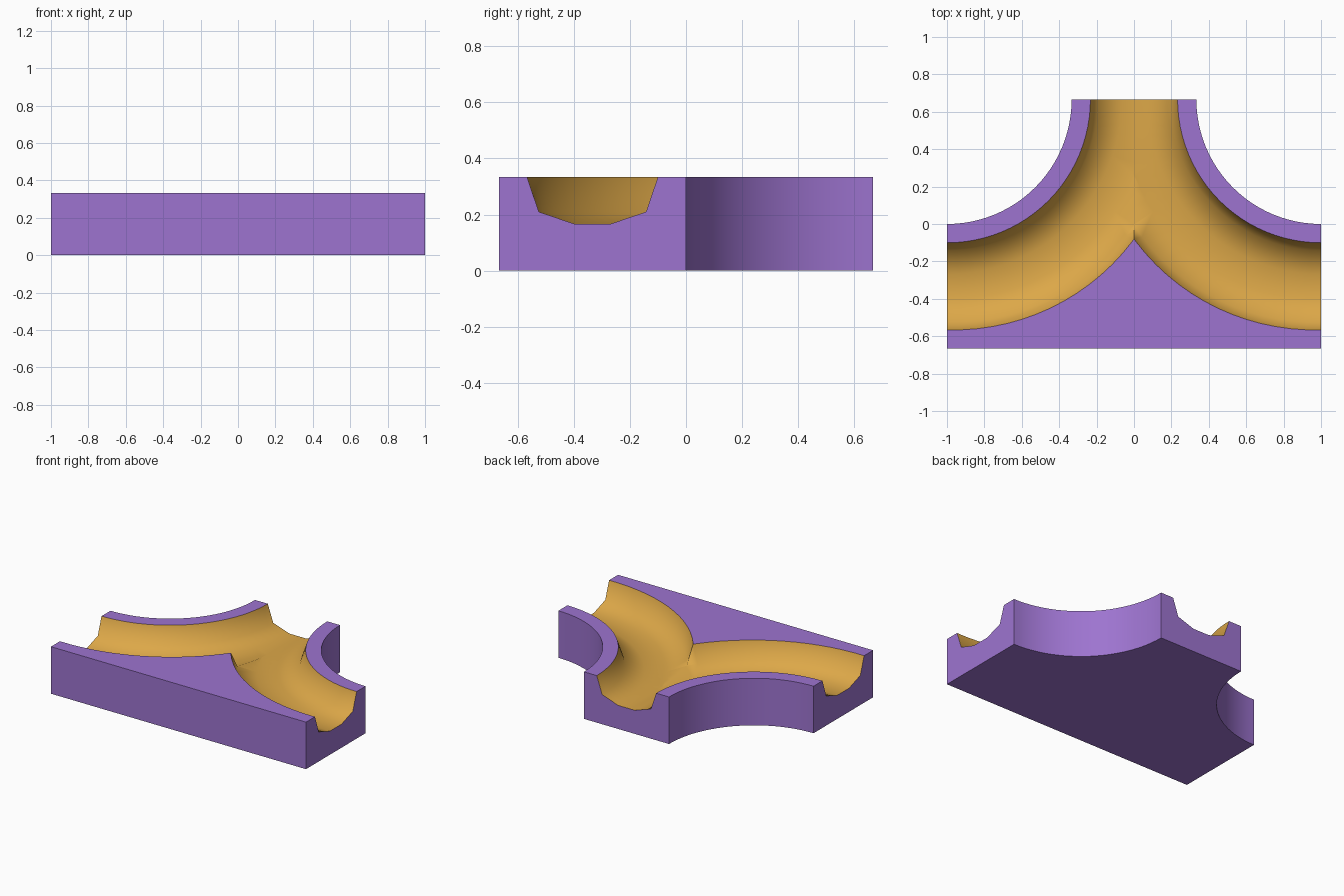
import bpy, bmesh, math

if "Cube" in bpy.data.objects:
    bpy.data.objects.remove(bpy.data.objects["Cube"])

THIRD = 1 / 3
H = THIRD                      # block height
CX, CY = 1.0, 2 * THIRD        # centre of the right-hand bend
STEPS = 24

# Cross-section (radius from bend centre, height); edges 2-6 are the groove
PROFILE = [(2 * THIRD, 0), (2 * THIRD, H), (0.767, H), (0.809, 0.21), (0.935, 0.167),
           (1.065, 0.167), (1.191, 0.21), (1.233, H), (2.0, H), (2.0, 0)]
GROOVE = range(2, 7)


def material(name, rgb):
    m = bpy.data.materials.new(name)
    m.diffuse_color = (*rgb, 1)
    m.use_nodes = True
    m.node_tree.nodes["Principled BSDF"].inputs["Base Color"].default_value = m.diffuse_color
    return m


bm = bmesh.new()

# Sweep the cross-section round a quarter turn
rings = []
for s in range(STEPS + 1):
    a = math.pi / 2 * s / STEPS
    ring = []
    for i, (r, z) in enumerate(PROFILE):
        if 5 <= i <= 7:        # the outer groove wall bulges slightly mid-bend
            r += 0.016 * math.sin(2 * a)
        ring.append(bm.verts.new((CX - r * math.sin(a), CY - r * math.cos(a), z)))
    rings.append(ring)
n = len(PROFILE)
for a, b in zip(rings, rings[1:]):
    for i in range(n):
        j = (i + 1) % n
        f = bm.faces.new((a[i], a[j], b[j], b[i]))
        f.material_index = 1 if i in GROOVE else 0
bm.faces.new(rings[0])
bm.faces.new(rings[-1])
bmesh.ops.recalc_face_normals(bm, faces=bm.faces)


def trim(co, no):
    geom = bm.verts[:] + bm.edges[:] + bm.faces[:]
    cut = bmesh.ops.bisect_plane(bm, geom=geom, dist=1e-5, plane_co=co,
                                 plane_no=no, clear_outer=True)["geom_cut"]
    return [e for e in cut if isinstance(e, bmesh.types.BMEdge)]


# Flat front wall, then cut at the middle and mirror to make the junction
edges = trim((0, -2 * THIRD, 0), (0, -1, 0))
for f in bmesh.ops.holes_fill(bm, edges=edges, sides=0)["faces"]:
    f.material_index = 0
trim((0, 0, 0), (-1, 0, 0))
bmesh.ops.mirror(bm, geom=bm.verts[:] + bm.edges[:] + bm.faces[:],
                 axis='X', merge_dist=1e-4)
bmesh.ops.remove_doubles(bm, verts=bm.verts, dist=1e-4)
bmesh.ops.recalc_face_normals(bm, faces=bm.faces)

mesh = bpy.data.meshes.new("track_junction")
bm.to_mesh(mesh)
bm.free()
mesh.materials.append(material("purple", (0.34, 0.175, 0.63)))
mesh.materials.append(material("golden_groove", (0.72, 0.39, 0.065)))
obj = bpy.data.objects.new("track_junction", mesh)
bpy.context.collection.objects.link(obj)
bpy.context.view_layer.objects.active = obj
obj.select_set(True)
bpy.ops.object.shade_smooth_by_angle(angle=math.radians(55))
